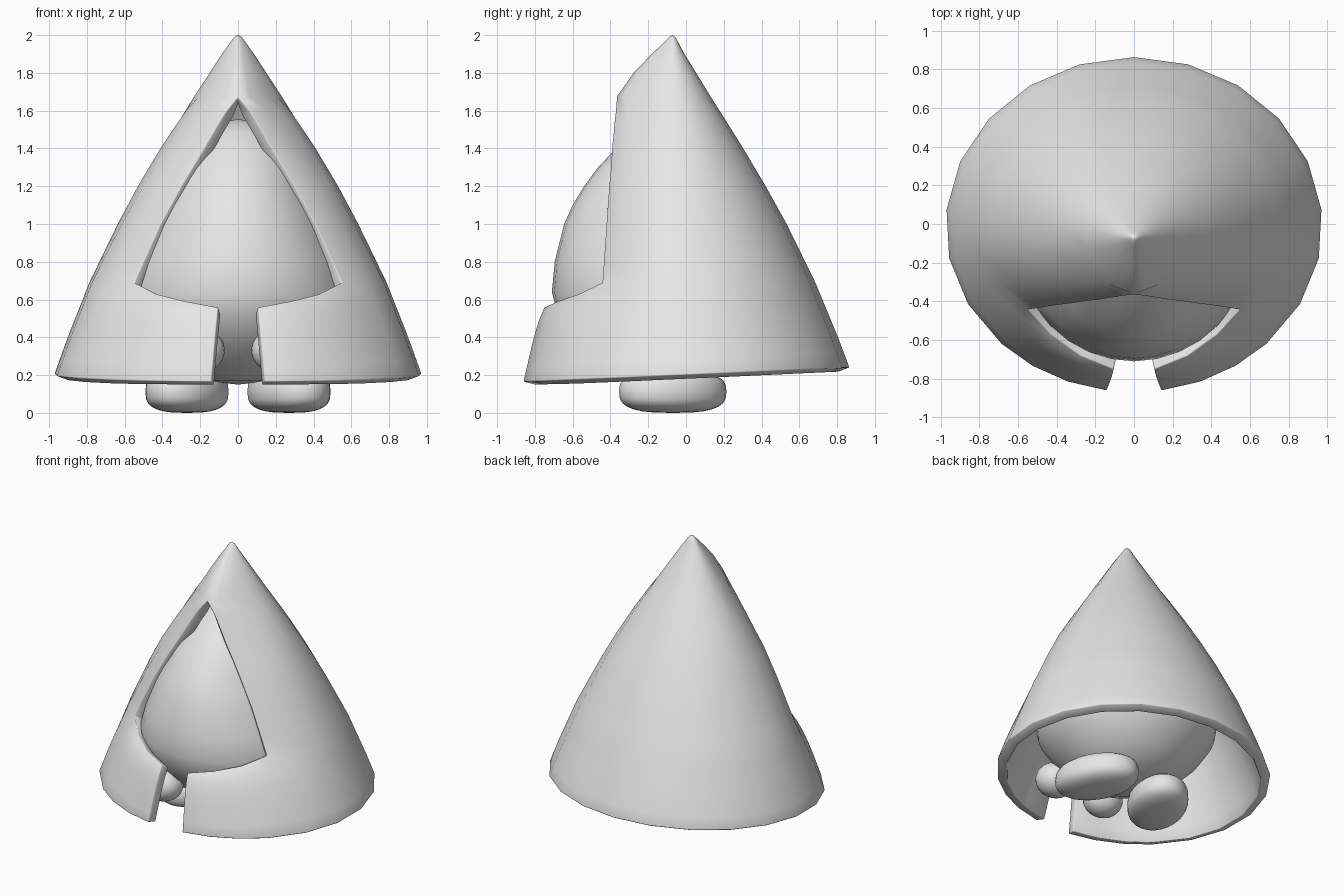
import bpy, bmesh, math

if "Cube" in bpy.data.objects:
    bpy.data.objects.remove(bpy.data.objects["Cube"])

mat = bpy.data.materials.new("light_grey")
mat.diffuse_color = (0.8, 0.8, 0.8, 1)
mat.use_nodes = True
mat.node_tree.nodes["Principled BSDF"].inputs["Base Color"].default_value = mat.diffuse_color


def lerp_table(table, z):
    for (z0, v0), (z1, v1) in zip(table, table[1:]):
        if z <= z1:
            return v0 + (v1 - v0) * (z - z0) / (z1 - z0)
    return table[-1][1]


def finish(bm, name):
    me = bpy.data.meshes.new(name)
    bm.to_mesh(me)
    bm.free()
    me.materials.append(mat)
    ob = bpy.data.objects.new(name, me)
    bpy.context.collection.objects.link(ob)
    for p in me.polygons:
        p.use_smooth = True
    return ob


# Cloak cross-sections by height: side radius, back depth, front radius, opening half-width
SIDE = [(.15, .992), (.2, .977), (.4, .905), (.69, .79), (1.0, .637), (1.2, .53), (1.4, .412),
        (1.53, .328), (1.67, .235), (1.8, .15), (1.9, .085), (1.96, .042), (1.99, .02), (2, 0)]
BACK = [(.15, .89), (.24, .865), (.4, .805), (.69, .685), (1.0, .533), (1.2, .422), (1.4, .303),
        (1.53, .222), (1.67, .133), (1.8, .054), (1.9, -.008), (1.96, -.04), (1.99, -.055), (2, -.07)]
FRONT = [(.15, .874), (.4, .805), (.55, .752), (.69, .59), (1.0, .51), (1.2, .447), (1.4, .404),
         (1.53, .367), (1.67, .31), (1.8, .215), (1.9, .115), (1.96, .05), (1.99, .02), (2, 0)]
SHOULDER = [(.15, .874), (.4, .76), (.55, .673), (.69, .59)]   # skirt beside the flaps
OPEN = [(.69, .55), (1.0, .41), (1.2, .3), (1.4, .18), (1.53, .105), (1.6, .06), (1.67, 0), (2, 0)]
POINTED = [(.15, 1), (1.2, 1), (1.67, 1.35), (2, 1.35)]   # hood front comes to a ridge
CORNER_Z = .69
CORNER = math.pi - math.asin(.55 / .79)


def cloak_point(theta, z):
    """Angle runs from the back (0) round the side to the front (pi)."""
    yc = -.07 * (z - .15) / 1.85
    s, c = max(math.sin(theta), 0), math.cos(theta)
    if c > 0:
        return (lerp_table(SIDE, z) * s, yc + (lerp_table(BACK, z) - yc) * c, z)
    depth = lerp_table(FRONT, z)
    if z < CORNER_Z:
        w = min(max((math.degrees(theta) - 120) / 40, 0), 1)
        depth = depth * w + lerp_table(SHOULDER, z) * (1 - w)
    p = lerp_table(POINTED, z)
    return (lerp_table(SIDE, z) * s ** p, yc - depth * (-c) ** p, z)


def hem(theta):
    return .2025 + .0436 * cloak_point(theta, .2)[1]


def patch(bm, rows):
    grid = [[bm.verts.new(cloak_point(t, z)) for t, z in row] for row in rows]
    for a, b in zip(grid, grid[1:]):
        for i in range(len(a) - 1):
            bm.faces.new((a[i], b[i], b[i + 1], a[i + 1]))


bm = bmesh.new()
COLS, FLAP_COLS, LOW = 8, 3, 6
rows = []
# Lower skirt, up to the corner of the opening
for j in range(LOW):
    s = j / LOW
    ts = [CORNER * i / COLS for i in range(COLS + 1)]
    rows.append([(t, hem(t) + (CORNER_Z - hem(t)) * s) for t in ts])
# Hood, narrowing to the tip
for z in (.69, .8, .9, 1.0, 1.1, 1.2, 1.3, 1.4, 1.47, 1.53, 1.6, 1.67, 1.735, 1.8, 1.85, 1.9, 1.96, 1.99, 2):
    half = lerp_table(OPEN, z)
    edge = math.pi
    if half:
        edge -= math.asin((half / lerp_table(SIDE, z)) ** (1 / lerp_table(POINTED, z)))
    rows.append([(edge * i / COLS, z) for i in range(COLS + 1)])
patch(bm, rows)
# Front flap, ending at the centre gap
rows = []
for j in range(LOW + 1):
    s = j / LOW
    row = []
    for i in range(FLAP_COLS + 1):
        f = i / FLAP_COLS
        top = CORNER_Z - .13 * f ** .7
        gap = math.pi - math.asin((.14 - .035 * s) / (.977 - .14 * s))
        t = CORNER + (gap - CORNER) * f
        row.append((t, hem(t) + (top - hem(t)) * s))
    rows.append(row)
patch(bm, rows)
bmesh.ops.remove_doubles(bm, verts=bm.verts, dist=.0005)
cloak = finish(bm, "hooded_cloak")
mirror = cloak.modifiers.new("mirror", 'MIRROR')
mirror.merge_threshold = .001
solid = cloak.modifiers.new("thickness", 'SOLIDIFY')
solid.thickness, solid.offset = .07, -1
bevel = cloak.modifiers.new("soft_rim", 'BEVEL')
bevel.width, bevel.segments = .006, 2
bevel.limit_method, bevel.angle_limit = 'ANGLE', math.radians(55)
bevel.use_clamp_overlap = False
bpy.context.view_layer.objects.active = cloak
cloak.select_set(True)
bpy.ops.object.shade_smooth_by_angle(angle=math.radians(45))

# Egg-shaped body, turned from a profile and narrowed sideways to fit under the hood
PROFILE = [(0, .15), (.2, .172), (.38, .26), (.52, .4), (.6, .52), (.63, .64), (.615, .8), (.565, 1.0),
           (.52, 1.1), (.46, 1.2), (.385, 1.3), (.3, 1.39), (.21, 1.48), (.12, 1.535), (0, 1.555)]
NARROW = [(.1, 1), (.5, 1), (.69, .96), (.8, .91), (1.0, .84), (1.2, .81), (1.3, .88), (1.4, 1), (1.55, 1)]
bm = bmesh.new()
vs = [bm.verts.new((r, 0, z)) for r, z in PROFILE]
es = [bm.edges.new(p) for p in zip(vs, vs[1:])]
bmesh.ops.spin(bm, geom=vs + es, cent=(0, 0, 0), axis=(0, 0, 1), angle=2 * math.pi, steps=32)
bmesh.ops.remove_doubles(bm, verts=bm.verts, dist=.0005)
for v in bm.verts:
    v.co.x *= lerp_table(NARROW, v.co.z)
bmesh.ops.recalc_face_normals(bm, faces=bm.faces)
body = finish(bm, "body")
body.location = (0, -.08, 0)


def blob(name, loc, size, turn=0, boxy=1):
    """Ellipsoid; boxy below 1 flattens its top and bottom."""
    bm = bmesh.new()
    bmesh.ops.create_uvsphere(bm, u_segments=24, v_segments=14, radius=1)
    for v in bm.verts:
        r = math.hypot(v.co.x, v.co.y)
        k = r ** boxy / r if r > 1e-4 else 0
        h = math.copysign(abs(v.co.z) ** boxy, v.co.z)
        v.co = (v.co.x * k * size[0], v.co.y * k * size[1], h * size[2])
    ob = finish(bm, name)
    ob.location = loc
    ob.rotation_euler.z = turn


# Splayed feet and small hands
for side, label in ((1, "right"), (-1, "left")):
    blob(label + "_foot", (side * .27, -.07, .112), (.2, .3, .112), side * math.radians(25), .7)
    blob(label + "_hand", (side * .21, -.58, .33), (.14, .13, .12))
